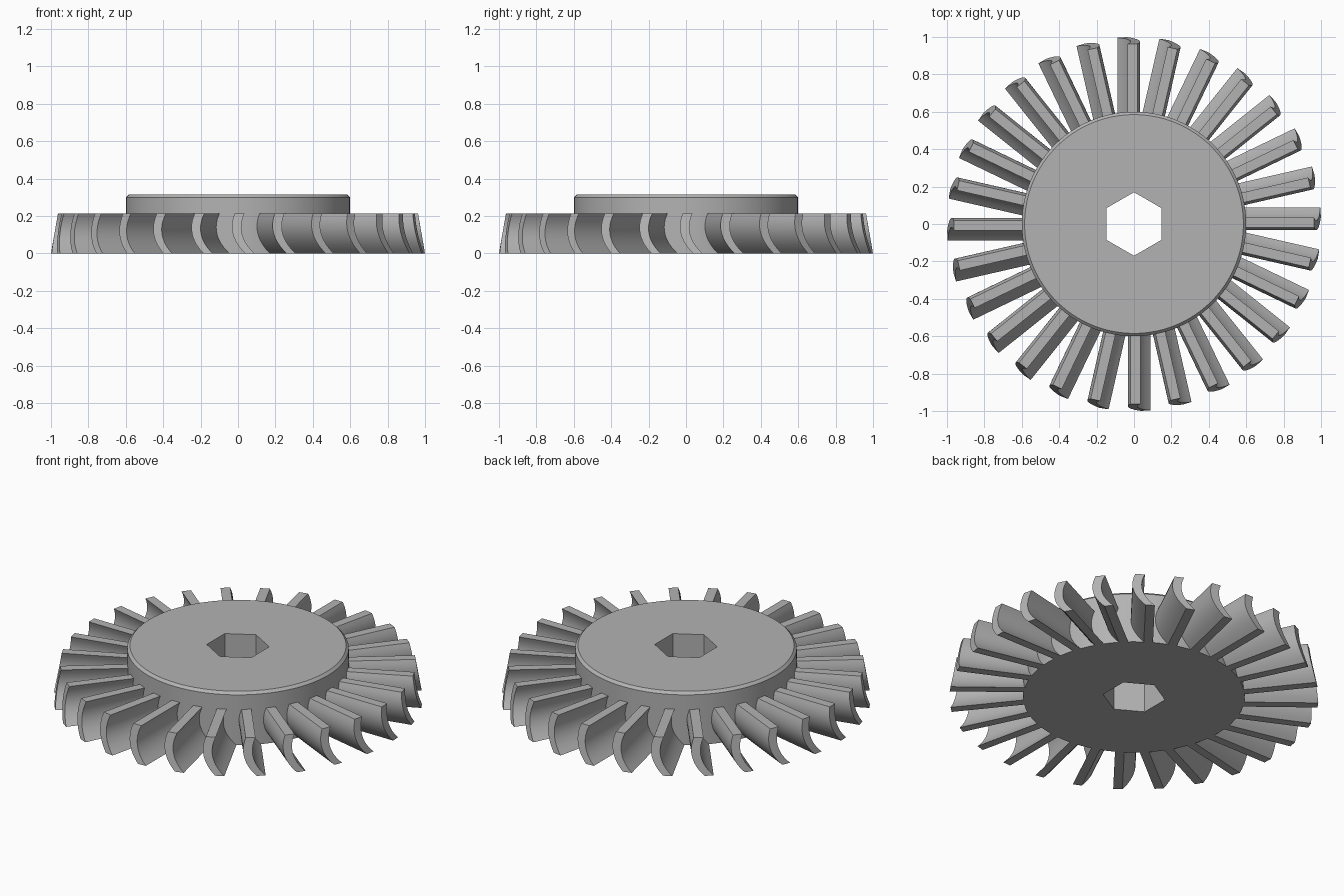
import bpy, bmesh, math
from mathutils import Vector

cube = bpy.data.objects.get("Cube")
if cube:
    bpy.data.objects.remove(cube)

BLADES = 28
SEGMENTS = 96
HUB_RADIUS, HUB_HEIGHT, CHAMFER = 0.6, 0.315, 0.015
HEX_APOTHEM = 0.147
BLADE_HEIGHT, TIP_LOW, TIP_HIGH = 0.213, 1.0, 0.963

grey = bpy.data.materials.new("plain grey")
grey.use_nodes = True
colour = (0.45, 0.45, 0.45, 1)
grey.diffuse_color = colour
grey.node_tree.nodes["Principled BSDF"].inputs["Base Color"].default_value = colour


def finish(name, bm):
    bmesh.ops.recalc_face_normals(bm, faces=bm.faces)
    mesh = bpy.data.meshes.new(name)
    bm.to_mesh(mesh)
    bm.free()
    mesh.materials.append(grey)
    obj = bpy.data.objects.new(name, mesh)
    bpy.context.collection.objects.link(obj)
    bpy.ops.object.select_all(action="DESELECT")
    obj.select_set(True)
    bpy.context.view_layer.objects.active = obj
    bpy.ops.object.shade_smooth_by_angle(angle=math.radians(25))
    return obj


def bridge(bm, a, b):
    for i in range(len(a)):
        j = (i + 1) % len(a)
        bm.faces.new((a[i], a[j], b[j], b[i]))


# Hub: chamfered disc with a hexagonal through bore
def hub():
    bm = bmesh.new()

    def ring(z, radius=None):
        verts = []
        for i in range(SEGMENTS):
            turn = 2 * math.pi * i / SEGMENTS
            r = radius or HEX_APOTHEM / math.cos(turn % (math.pi / 3) - math.pi / 6)
            a = turn + math.pi / 6
            verts.append(bm.verts.new((r * math.cos(a), r * math.sin(a), z)))
        return verts

    rings = [ring(0), ring(0, HUB_RADIUS), ring(HUB_HEIGHT - CHAMFER, HUB_RADIUS),
             ring(HUB_HEIGHT, HUB_RADIUS - CHAMFER), ring(HUB_HEIGHT)]
    for k in range(len(rings)):
        bridge(bm, rings[k], rings[(k + 1) % len(rings)])
    return finish("hub", bm)


def curve(start, control, end, steps=12):
    pts = [Vector(p) for p in (start, control, end)]
    return [pts[0] * (1 - t) ** 2 + pts[1] * 2 * t * (1 - t) + pts[2] * t * t
            for t in (i / steps for i in range(steps + 1))]


# Blades: curved section run outwards, tips trimmed to a cone
def blades():
    convex = curve((-0.018, BLADE_HEIGHT), (-0.065, 0.1), (0.038, 0))
    concave = curve((0.035, BLADE_HEIGHT), (-0.018, 0.1), (0.088, 0))
    section = convex + concave[::-1]
    n = len(convex)
    bm = bmesh.new()
    for k in range(BLADES):
        a = 2 * math.pi * k / BLADES
        out = Vector((math.cos(a), math.sin(a), 0))
        side = Vector((-math.sin(a), math.cos(a), 0))
        root, tip = [], []
        for t, z in section:
            r = TIP_LOW + (TIP_HIGH - TIP_LOW) * z / BLADE_HEIGHT
            base = side * t + Vector((0, 0, z))
            root.append(bm.verts.new(base + out * (HUB_RADIUS - 0.04)))
            tip.append(bm.verts.new(base + out * math.sqrt(r * r - t * t)))
        bridge(bm, root, tip)
        # End caps as strips between the two curved sides
        for loop in (root, tip):
            for i in range(n - 1):
                bm.faces.new((loop[i], loop[i + 1], loop[-2 - i], loop[-1 - i]))
    return finish("blades", bm)


hub()
blades()
